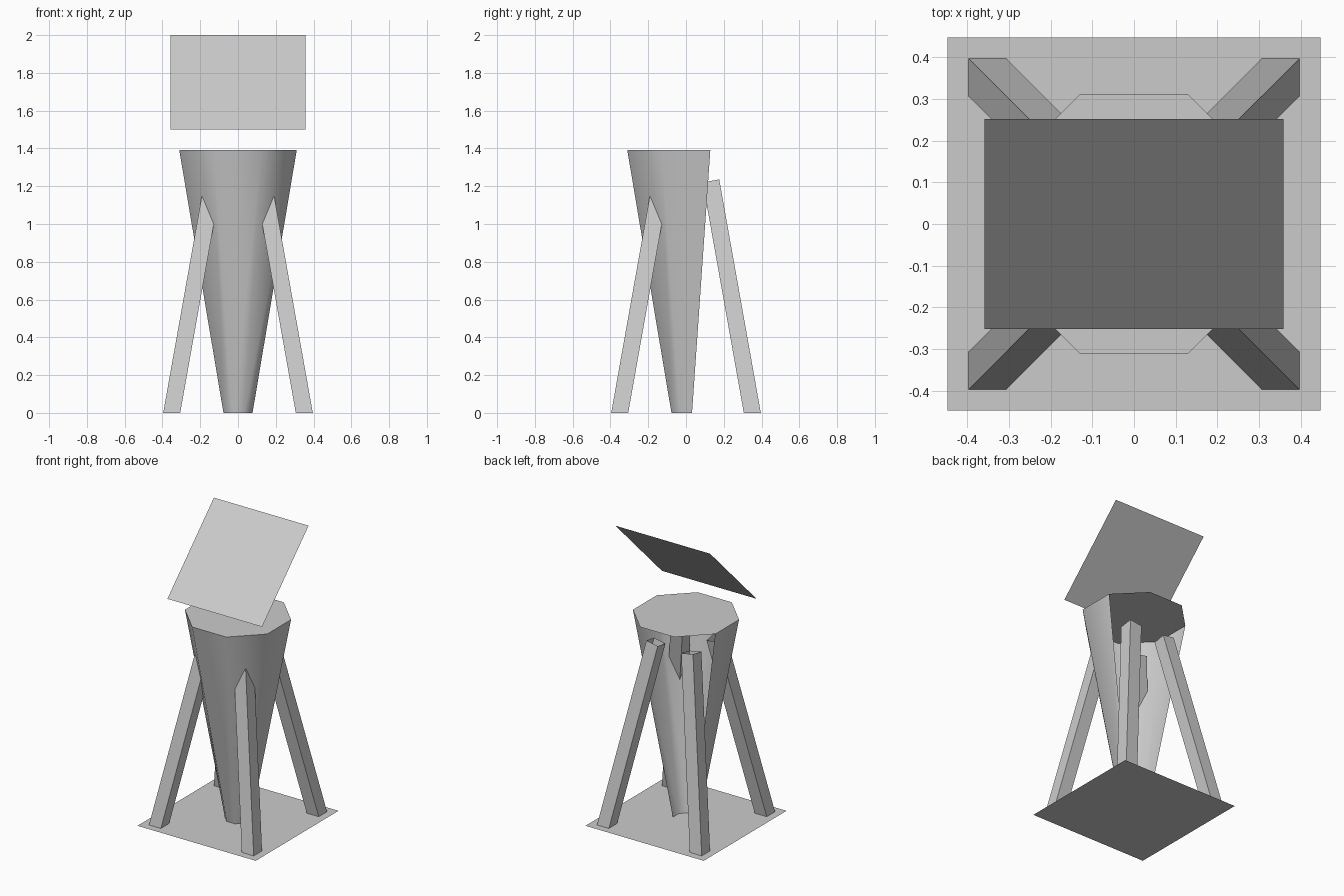
import bpy
import bmesh
import math
from mathutils import Vector

cube = bpy.data.objects.get("Cube")
if cube:
    bpy.data.objects.remove(cube)

grey = bpy.data.materials.new("light grey")
grey.use_nodes = True
color = (0.6, 0.6, 0.6, 1)
grey.diffuse_color = color
grey.node_tree.nodes["Principled BSDF"].inputs["Base Color"].default_value = color


def add_part(name, loops):
    """Build an object from face loops of points, welding shared corners."""
    bm = bmesh.new()
    for loop in loops:
        bm.faces.new([bm.verts.new(p) for p in loop])
    bmesh.ops.remove_doubles(bm, verts=bm.verts, dist=1e-5)
    mesh = bpy.data.meshes.new(name)
    bm.to_mesh(mesh)
    bm.free()
    mesh.materials.append(grey)
    obj = bpy.data.objects.new(name, mesh)
    bpy.context.collection.objects.link(obj)
    return obj


def octagon(apothem, z):
    """Eight corners, counter-clockwise, starting at the back right wall end."""
    r = apothem / math.cos(math.pi / 8)
    angles = [math.pi * (7 / 8 + i / 4) for i in range(8)]
    return [Vector((r * math.cos(a), r * math.sin(a), z)) for a in angles]


# Square ground sheet
B = 0.447
add_part("base_plate", [[(-B, -B, 0), (B, -B, 0), (B, B, 0), (-B, B, 0)]])

# Tapered octagonal body: full lid, five walls, open at the back
low, high = octagon(0.077, 0), octagon(0.311, 1.392)
walls = [[low[i], low[i + 1], high[i + 1], high[i]] for i in range(5)]
body = add_part("body", walls + [high])
bpy.ops.object.select_all(action="DESELECT")
body.select_set(True)
bpy.context.view_layer.objects.active = body
bpy.ops.object.shade_smooth_by_angle(angle=math.radians(50))

# Four leaning hollow legs, cut square to their axis at the top
INNER, OUTER, LEAN, TOP = 0.306, 0.396, 0.178, 1.173
for name, sx, sy in (("front_left_leg", 1, -1), ("front_right_leg", -1, -1),
                     ("back_left_leg", 1, 1), ("back_right_leg", -1, 1)):
    feet, ends = [], []
    for x, y in ((INNER, INNER), (OUTER, INNER), (OUTER, OUTER), (INNER, OUTER)):
        z = (TOP + LEAN * (x + y)) / (1 + 2 * LEAN ** 2)
        feet.append((sx * x, sy * y, 0))
        ends.append((sx * (x - LEAN * z), sy * (y - LEAN * z), z))
    sides = [[feet[i], feet[(i + 1) % 4], ends[(i + 1) % 4], ends[i]] for i in range(4)]
    if sx * sy < 0:
        sides = [s[::-1] for s in sides]
    add_part(name, sides)

# Tilted panel floating above the body, low edge at the front
W, D = 0.358, 0.251
add_part("tilted_panel", [[(-W, -D, 1.5), (W, -D, 1.5), (W, D, 2), (-W, D, 2)]])
